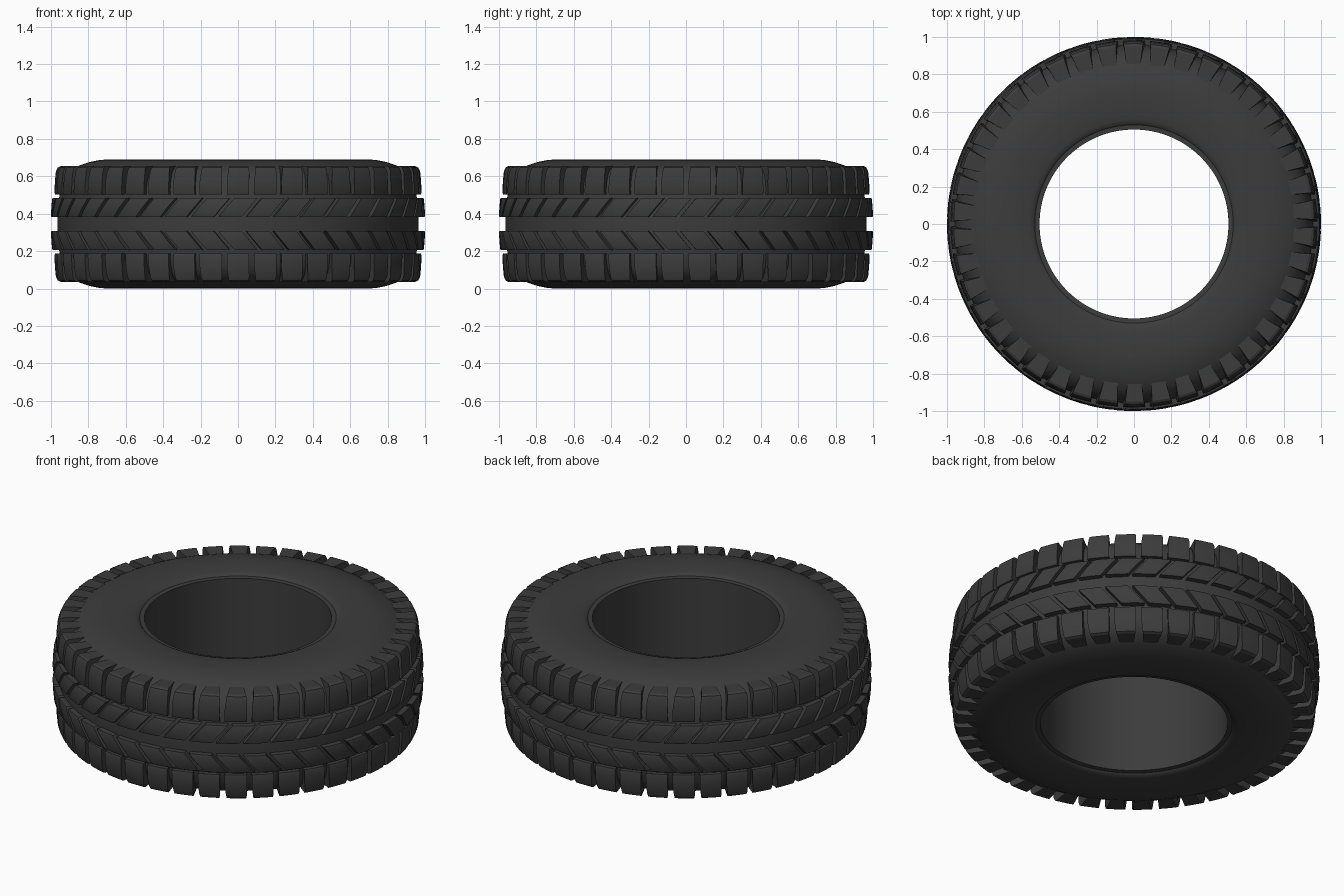
import bpy, bmesh, math

if "Cube" in bpy.data.objects:
    bpy.data.objects.remove(bpy.data.objects["Cube"])

MID = 0.345          # half of the tyre width
COUNT = 42           # tread blocks per row
STEPS = 4            # angular slices per block

mat = bpy.data.materials.new("rubber")
mat.diffuse_color = (0.045, 0.045, 0.045, 1)
mat.use_nodes = True
mat.node_tree.nodes["Principled BSDF"].inputs["Base Color"].default_value = mat.diffuse_color


def finish(bm, name, angle):
    bmesh.ops.recalc_face_normals(bm, faces=bm.faces)
    me = bpy.data.meshes.new(name)
    bm.to_mesh(me)
    bm.free()
    ob = bpy.data.objects.new(name, me)
    bpy.context.collection.objects.link(ob)
    ob.location.z = MID
    me.materials.append(mat)
    bpy.ops.object.select_all(action='DESELECT')
    ob.select_set(True)
    bpy.context.view_layer.objects.active = ob
    bpy.ops.object.shade_smooth_by_angle(angle=math.radians(angle))
    return ob


def polar(r, a, z):
    return (r * math.cos(a), r * math.sin(a), z)


def carcass(name, half, segs=168):
    """Closed ring lathed from a half profile (r, z) mirrored about z = 0."""
    prof = half + [(r, -z) for r, z in reversed(half)]
    bm = bmesh.new()
    rings = [[bm.verts.new(polar(r, 2 * math.pi * i / segs, z)) for r, z in prof]
             for i in range(segs)]
    n = len(prof)
    for i in range(segs):
        a, b = rings[i], rings[(i + 1) % segs]
        for j in range(n):
            k = (j + 1) % n
            bm.faces.new((a[j], b[j], b[k], a[k]))
    return finish(bm, name, 35)


def tread_row(name, section, phase=0.0):
    """Ring of blocks; section points are (r, z, angular shift, half width)."""
    bm = bmesh.new()
    n = len(section)
    for c in range(COUNT):
        base = -math.pi / 2 + 2 * math.pi * c / COUNT + phase
        slices = []
        for s in range(STEPS + 1):
            t = 2 * s / STEPS - 1
            slices.append([bm.verts.new(polar(r, base + sh + t * w, z))
                           for r, z, sh, w in section])
        for a, b in zip(slices, slices[1:]):
            for j in range(n):
                k = (j + 1) % n
                bm.faces.new((a[j], b[j], b[k], a[k]))
        bm.faces.new(slices[0])
        bm.faces.new(slices[-1])
    ob = finish(bm, name, 25)
    m = ob.modifiers.new("mirror", 'MIRROR')
    m.use_axis = (False, False, True)
    return ob


# tyre body: bore, bead lip, sidewall, shoulder, tread floor
carcass("tyre_body", [
    (0.505, 0.322), (0.53, 0.324), (0.537, 0.332), (0.56, 0.338), (0.62, 0.344),
    (0.70, 0.345), (0.74, 0.342), (0.79, 0.332), (0.84, 0.316), (0.885, 0.293),
    (0.92, 0.262), (0.942, 0.22), (0.954, 0.16), (0.962, 0.09), (0.966, 0.03)])

# shoulder blocks wrapping over the edge of the sidewall
W = 0.061
tread_row("shoulder_blocks", [
    (0.92, 0.158, 0, W), (0.978, 0.158, 0, W), (0.982, 0.168, 0, W),
    (0.979, 0.23, 0, W), (0.974, 0.28, 0.004, W * 0.95), (0.964, 0.302, 0.004, W * 0.9),
    (0.950, 0.309, 0.004, W * 0.86), (0.855, 0.309, 0.004, W * 0.72),
    (0.86, 0.25, 0, W * 0.72)])

# slanted blocks forming the chevron either side of the centre groove
W = 0.062
tread_row("chevron_blocks", [
    (0.94, 0.037, -0.045, W), (0.997, 0.037, -0.045, W), (1.0, 0.045, -0.037, W),
    (0.998, 0.09, 0.0, W), (0.994, 0.132, 0.037, W), (0.990, 0.140, 0.045, W),
    (0.94, 0.140, 0.045, W)])
